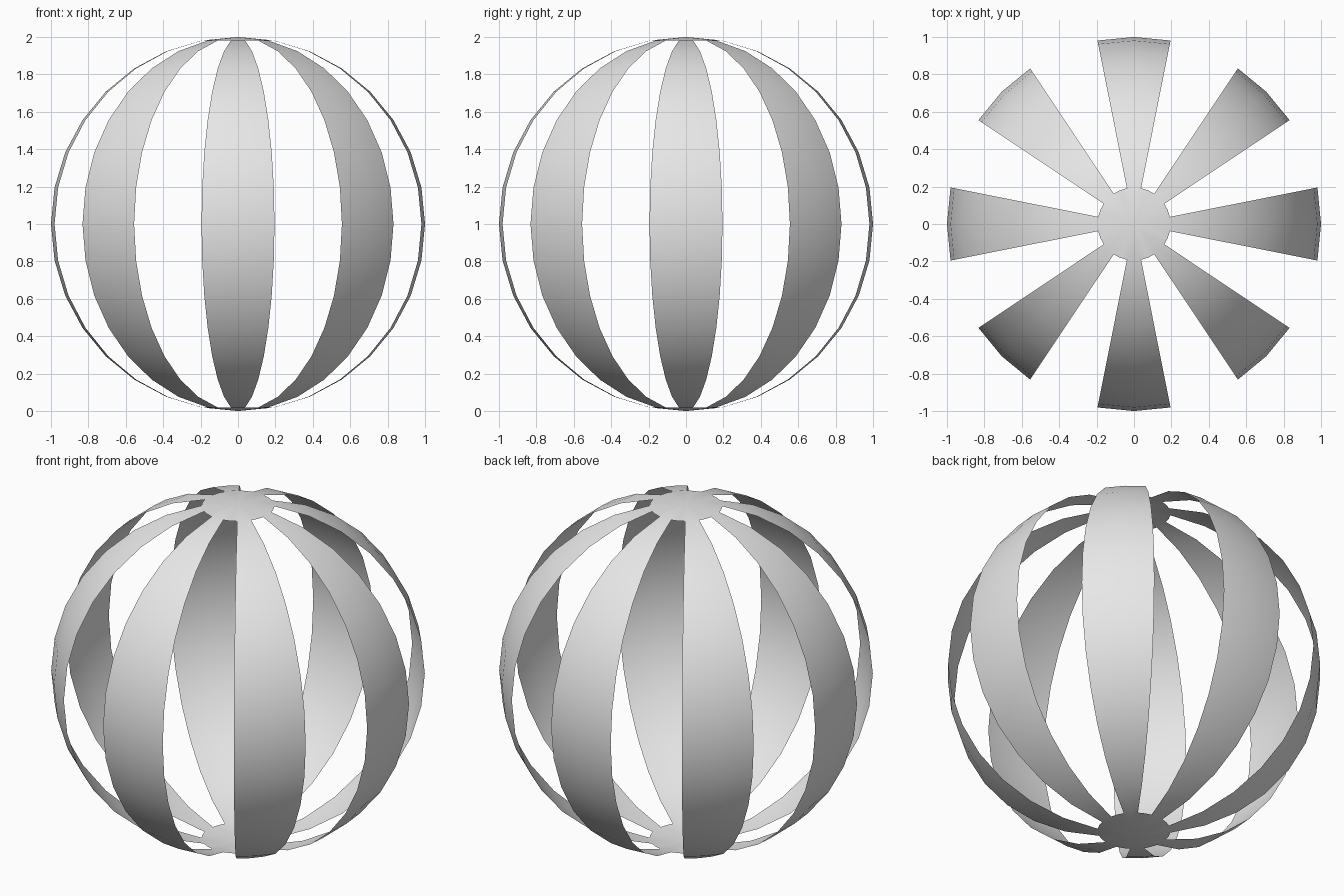
import bpy
import bmesh
from math import atan2, pi
from mathutils import Matrix

cube = bpy.data.objects.get("Cube")
if cube:
    bpy.data.objects.remove(cube)

SEGMENTS, RINGS, BANDS = 32, 16, 8
STEP = 2 * pi / BANDS

grey = bpy.data.materials.new("light grey")
grey.use_nodes = True
colour = (0.8, 0.8, 0.8, 1)
grey.diffuse_color = colour
grey.node_tree.nodes["Principled BSDF"].inputs["Base Color"].default_value = colour

# Thin spherical shell
bm = bmesh.new()
bmesh.ops.create_uvsphere(bm, u_segments=SEGMENTS, v_segments=RINGS, radius=1)


# Openings between the bands; the triangle fans at the poles stay whole
def in_opening(face):
    if len(face.verts) == 3:
        return False
    c = face.calc_center_median()
    angle = atan2(c.y, c.x)
    offset = abs(angle - round(angle / STEP) * STEP)
    return offset > STEP / 4


bmesh.ops.delete(bm, geom=[f for f in bm.faces if in_opening(f)], context="FACES")
bmesh.ops.transform(bm, matrix=Matrix.Translation((0, 0, 1)), verts=bm.verts)
for f in bm.faces:
    f.smooth = True

mesh = bpy.data.meshes.new("banded_sphere")
bm.to_mesh(mesh)
bm.free()
mesh.materials.append(grey)
sphere = bpy.data.objects.new("banded_sphere", mesh)
bpy.context.collection.objects.link(sphere)
